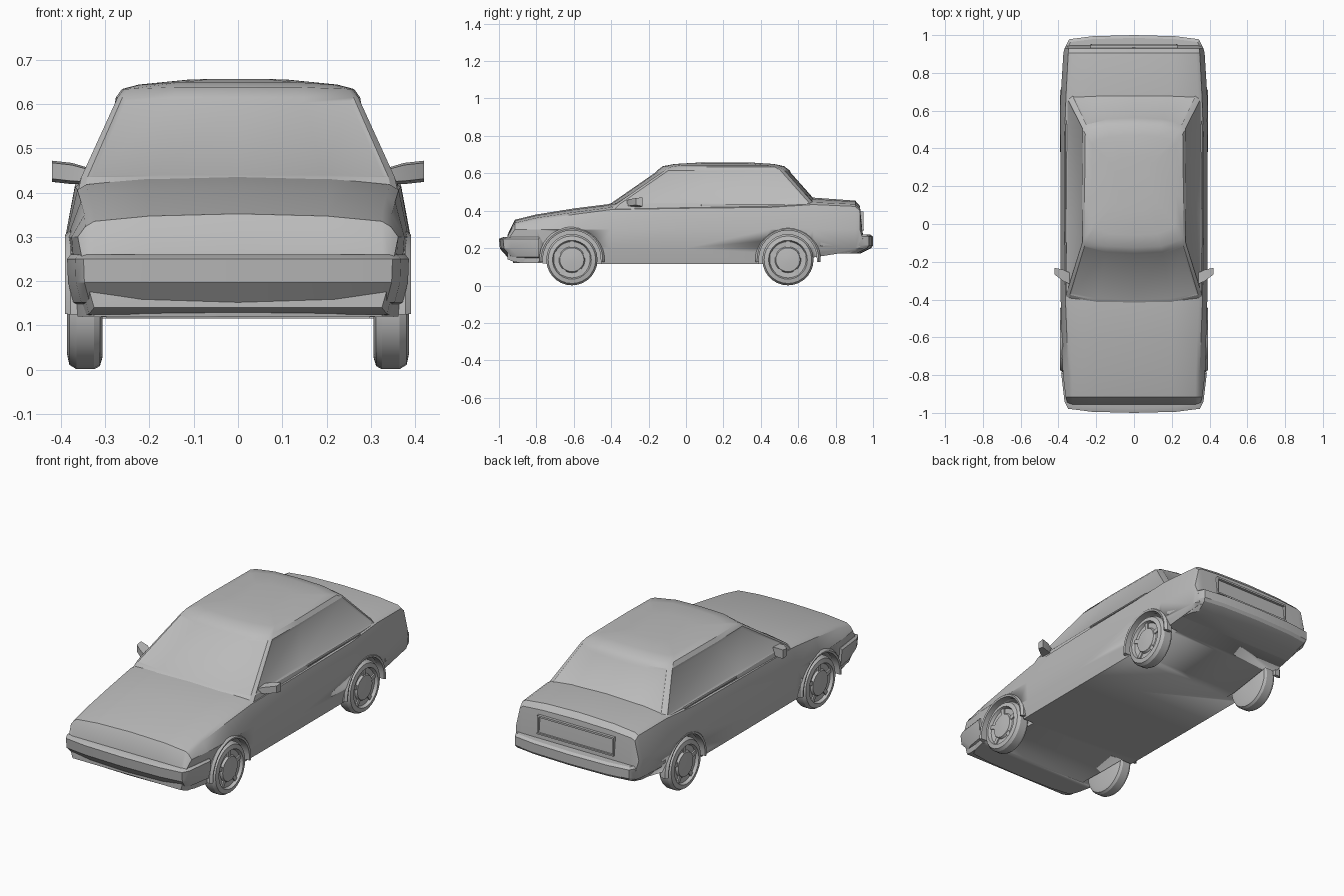
import bpy, bmesh, math
from mathutils import Vector

cube = bpy.data.objects.get("Cube")
if cube:
    bpy.data.objects.remove(cube, do_unlink=True)

grey = bpy.data.materials.new("plain grey")
grey.use_nodes = True
grey.diffuse_color = (0.5, 0.5, 0.5, 1)
grey.node_tree.nodes["Principled BSDF"].inputs["Base Color"].default_value = (0.5, 0.5, 0.5, 1)


def finish(name, bm, angle=28):
    bmesh.ops.recalc_face_normals(bm, faces=bm.faces)
    mesh = bpy.data.meshes.new(name)
    bm.to_mesh(mesh)
    bm.free()
    mesh.materials.append(grey)
    obj = bpy.data.objects.new(name, mesh)
    bpy.context.collection.objects.link(obj)
    bpy.ops.object.select_all(action='DESELECT')
    obj.select_set(True)
    bpy.context.view_layer.objects.active = obj
    bpy.ops.object.shade_smooth_by_angle(angle=math.radians(angle))
    return obj


def loft(rings, closed=False):
    """Skin a list of point rings; cap the ends, or join last to first."""
    bm = bmesh.new()
    rows = [[bm.verts.new(p) for p in ring] for ring in rings]
    n = len(rows[0])
    pairs = list(zip(rows, rows[1:])) + ([(rows[-1], rows[0])] if closed else [])
    for a, b in pairs:
        for i in range(n):
            j = (i + 1) % n
            bm.faces.new((a[i], a[j], b[j], b[i]))
    if not closed:
        bm.faces.new(rows[0])
        bm.faces.new(rows[-1])
    return bm


def mirrored(half):
    """Complete a ring from its +x half; centre points are kept once."""
    return half + [(-x, y, z) for x, y, z in reversed(half) if x > 0]


def lathe(profile, centre, steps=28):
    """Solid of revolution about the x axis from (radius, x) pairs."""
    _, cy, cz = centre
    return loft([[(x, cy + r * math.cos(t), cz + r * math.sin(t))
                  for t in (math.tau * k / steps for k in range(steps))]
                 for r, x in profile])


def box(name, lo, hi, bevel=0.0):
    bm = bmesh.new()
    bmesh.ops.create_cube(bm, size=1)
    for v in bm.verts:
        v.co = Vector([(a + b) / 2 + c * (b - a) for a, b, c in zip(lo, hi, v.co)])
    if bevel:
        bmesh.ops.bevel(bm, geom=bm.edges[:], offset=bevel, segments=1, affect='EDGES')
    return finish(name, bm)


# Lower body: y, bottom z, widest x, shoulder x, shoulder z, centre top z
stations = [
    (-0.955, 0.14, 0.350, 0.335, 0.260, 0.27),
    (-0.915, 0.125, 0.362, 0.335, 0.335, 0.352),
    (-0.80, 0.12, 0.376, 0.337, 0.362, 0.38),
    (-0.60, 0.115, 0.385, 0.345, 0.392, 0.412),
    (-0.40, 0.115, 0.388, 0.353, 0.418, 0.437),
    (0.00, 0.115, 0.390, 0.358, 0.425, 0.437),
    (0.45, 0.115, 0.390, 0.358, 0.430, 0.445),
    (0.68, 0.15, 0.388, 0.350, 0.445, 0.470),
    (0.905, 0.185, 0.374, 0.338, 0.435, 0.454),
    (0.93, 0.19, 0.368, 0.335, 0.412, 0.425),
    (0.945, 0.19, 0.360, 0.335, 0.270, 0.28),
]
rings = []
for y, zb, w, ws, zs, zt in stations:
    half = [(w - 0.025, y, zb), (w - 0.008, y, max(0.2, zb + 0.01)),
            (w, y, min(0.3, zs - 0.02)), (ws + 0.01, y, zs - 0.012),
            (ws - 0.01, y, zs), (ws * 0.6, y, zs + (zt - zs) * 0.7), (0, y, zt)]
    rings.append(mirrored(half))
body = finish("lower_body", loft(rings))

# Wheel wells cut into the sides
wheel_ys = (-0.61, 0.545)
for side in (1, -1):
    for y in wheel_ys:
        cutter = finish("well_cutter", lathe([(0.158, 0.297 * side), (0.158, 0.5 * side)], (0, y, 0.14)))
        cutter.hide_render = True
        mod = body.modifiers.new("wheel_well", 'BOOLEAN')
        mod.operation, mod.solver, mod.object = 'DIFFERENCE', 'EXACT', cutter
        bpy.context.view_layer.objects.active = body
        bpy.ops.object.modifier_apply(modifier=mod.name)
        bpy.data.objects.remove(cutter, do_unlink=True)

# Cabin: z, front y, rear y, side x, edge drop
levels = [
    (0.40, -0.45, 0.75, 0.362, 0),
    (0.435, -0.415, 0.715, 0.354, 0),
    (0.615, -0.155, 0.555, 0.272, 0),
    (0.638, -0.125, 0.525, 0.258, 0.004),
    (0.65, -0.06, 0.47, 0.22, 0.006),
    (0.657, 0.06, 0.36, 0.11, 0.002),
]
rings = []
for z, yf, yr, x, drop in levels:
    e = z - drop
    half = [(0, yf, z), (x * 0.55, yf + 0.007, z), (x * 0.96, yf + 0.04, e), (x, yf + 0.06, e),
            (x + 0.004, 0.6 * yf + 0.4 * yr, e), (x, yr - 0.05, e),
            (x * 0.93, yr - 0.028, e), (x * 0.55, yr - 0.006, z), (0, yr, z)]
    rings.append(mirrored(half))
bm = loft(rings)
bm.normal_update()
# Slightly sunken side windows, windscreen and rear window
bmesh.ops.recalc_face_normals(bm, faces=bm.faces)
glass = [f for f in bm.faces if 0.5 < f.calc_center_median().z < 0.56]
for rule in (lambda n: n.x > 0.75, lambda n: n.x < -0.75,
             lambda n: n.y < -0.5 and abs(n.x) < 0.2, lambda n: n.y > 0.5 and abs(n.x) < 0.3):
    region = [f for f in glass if f.is_valid and rule(f.normal)]
    if region:
        bmesh.ops.inset_region(bm, faces=region, thickness=0.014, depth=-0.004)
finish("cabin", bm)


# Bumpers: stacked outlines of z, end y, side x
def bumper(name, layers, wrap_y):
    rings = []
    for z, ye, x in layers:
        s = 1 if ye > 0 else -1
        half = [(0, ye, z), (x * 0.6, ye - 0.006 * s, z), (x - 0.025, ye - 0.022 * s, z),
                (x - 0.006, ye - 0.06 * s, z), (x + 0.012, wrap_y, z)]
        rings.append(mirrored(half))
    finish(name, loft(rings))


bumper("front_bumper", [(0.12, -0.925, 0.35), (0.148, -0.93, 0.352), (0.152, -0.955, 0.36),
                        (0.197, -0.995, 0.372), (0.25, -1.0, 0.374), (0.26, -0.975, 0.366)], -0.785)
bumper("rear_bumper", [(0.17, 0.93, 0.35), (0.20, 0.99, 0.362), (0.215, 1.0, 0.368),
                       (0.262, 1.0, 0.368), (0.272, 0.985, 0.362)], 0.72)

# Wheels and arch lips
wheel_profile = [(0.02, 0.308), (0.11, 0.306), (0.13, 0.312), (0.137, 0.325), (0.137, 0.365),
                 (0.127, 0.381), (0.104, 0.386), (0.097, 0.37), (0.07, 0.368), (0.064, 0.38),
                 (0.02, 0.384)]
for side, label in ((1, "left"), (-1, "right")):
    for y, end in zip(wheel_ys, ("front", "rear")):
        finish(f"{end}_{label}_wheel",
               lathe([(r, x * side) for r, x in wheel_profile], (0, y, 0.138)))
        # Short spokes between hub and rim
        bm = bmesh.new()
        for k in range(5):
            t = math.tau * k / 5 + 0.3
            out = bmesh.ops.create_cube(bm, size=1)["verts"]
            for v in out:
                u, w = 0.08 + v.co.y * 0.04, v.co.z * 0.022
                v.co = Vector((side * (0.370 + v.co.x * 0.012),
                               y + u * math.cos(t) - w * math.sin(t),
                               0.138 + u * math.sin(t) + w * math.cos(t)))
        finish(f"{end}_{label}_spokes", bm)
        arc = []
        for k in range(17):
            t = math.radians(-5 + 190 * k / 16)
            arc.append([(side * x, y + r * math.cos(t), 0.14 + r * math.sin(t))
                        for r, x in ((0.155, 0.35), (0.155, 0.388), (0.165, 0.391), (0.175, 0.378),
                                     (0.175, 0.35))])
        finish(f"{end}_{label}_arch_lip", loft(arc))

    # Door mirrors: tapering arm that widens outwards
    rings = []
    for x, y, z, dy, dz in ((0.335, -0.29, 0.437, 0.03, 0.018), (0.375, -0.272, 0.443, 0.03, 0.024),
                            (0.42, -0.25, 0.448, 0.018, 0.024)):
        rings.append([(side * x, y + a * dy, z + b * dz)
                      for a, b in ((-1, -0.7), (1, -1), (1, 1), (-1, 0.8))])
    finish(f"{label}_mirror", loft(rings))

    # Belt ledge under the rear side window
    lo, hi = sorted((side * 0.34, side * 0.365))
    box(f"{label}_belt_ledge", (lo, 0.08, 0.424), (hi, 0.53, 0.434), 0.002)

# Raised frame around the rear plate recess
for name, lo, hi in (("top", (-0.23, 0.925, 0.385), (0.23, 0.948, 0.395)),
                     ("bottom", (-0.23, 0.925, 0.295), (0.23, 0.952, 0.303)),
                     ("left", (0.222, 0.925, 0.303), (0.23, 0.949, 0.385)),
                     ("right", (-0.23, 0.925, 0.303), (-0.222, 0.949, 0.385))):
    box(f"rear_panel_{name}_edge", lo, hi)
